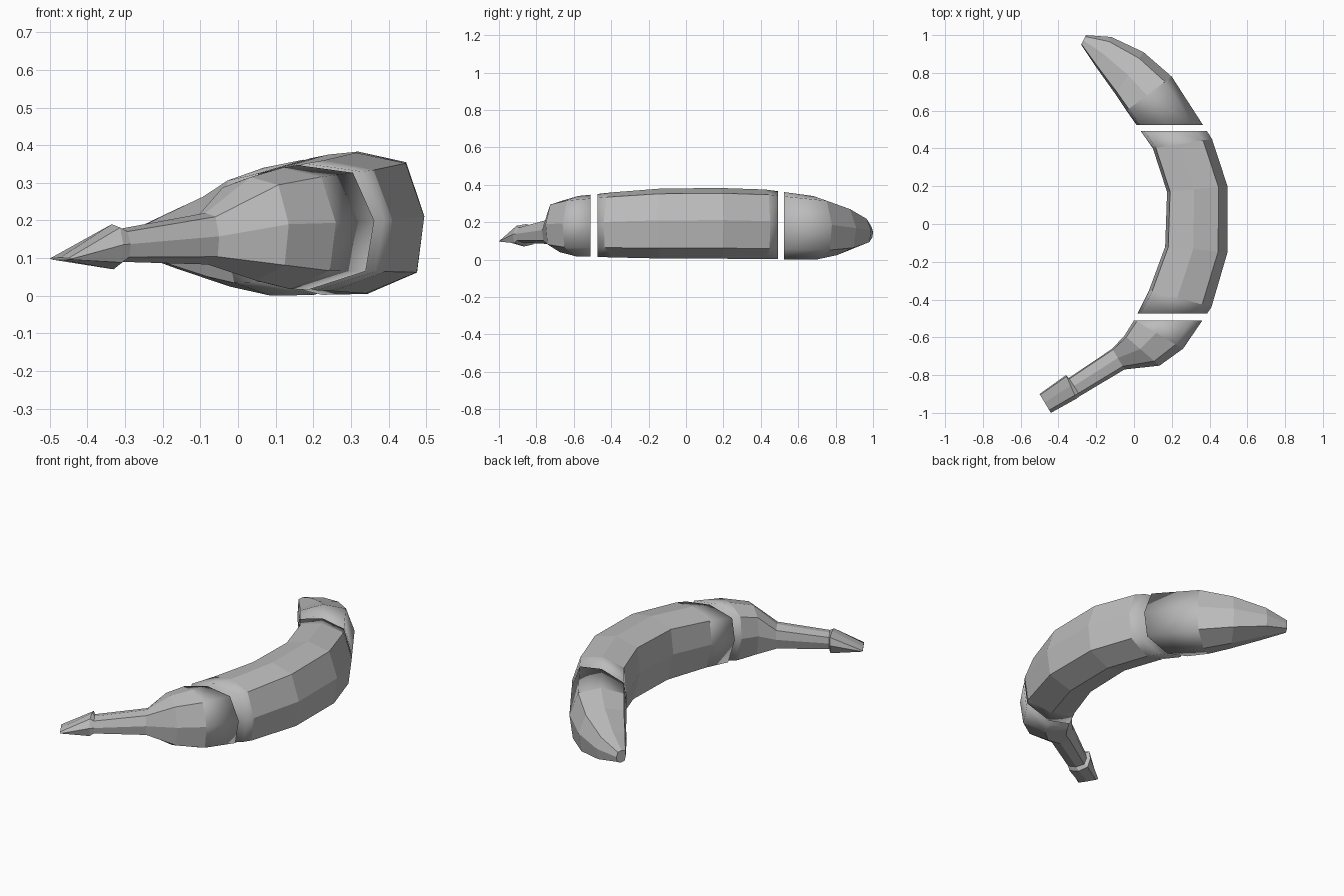
import bpy
import bmesh
from mathutils import Vector

cube = bpy.data.objects.get("Cube")
if cube:
    bpy.data.objects.remove(cube)

# Single plain skin colour
skin = bpy.data.materials.new("plain grey")
skin.use_nodes = True
grey = (0.5, 0.5, 0.5, 1)
skin.diffuse_color = grey
skin.node_tree.nodes["Principled BSDF"].inputs["Base Color"].default_value = grey

# Eight-sided section: across (outer = 1, inner = -1) and up
SECTION = [(1, .09), (.7, .85), (-.1, 1), (-.9, .8),
           (-1, .05), (-.75, -.8), (.06, -1), (.88, -.7)]

# Rings from stem to tip: outer x, y, inner x, y, bottom z, top z
RINGS = [
    (-.44, -1, -.5, -.9, .095, .101),
    (-.305, -.925, -.36, -.8, .07, .19),
    (-.285, -.91, -.345, -.815, .09, .177),
    (-.05, -.77, -.115, -.66, .083, .22),
    (.135, -.75, -.05, -.59, .04, .315),
    (.26, -.66, .0, -.51, .018, .34),
    (.41, -.44, .08, -.35, .012, .36),
    (.495, -.15, .165, -.12, .006, .38),
    (.495, .2, .175, .17, .005, .383),
    (.413, .45, .1, .4, .003, .375),
    (.2, .78, -.04, .6, .0, .34),
    (.05, .91, -.1, .69, .024, .29),
    (-.12, .99, -.2, .83, .07, .23),
    (-.255, 1, -.28, .95, .11, .18),
]


def loft_body():
    """Skin the rings into one closed curved body."""
    bm = bmesh.new()
    loops = []
    for ox, oy, ix, iy, low, high in RINGS:
        mid = Vector((ox + ix, oy + iy, low + high)) / 2
        across = Vector((ox - ix, oy - iy, 0)) / 2
        up = Vector((0, 0, high - low)) / 2
        loops.append([bm.verts.new(mid + across * u + up * w) for u, w in SECTION])
    n = len(SECTION)
    for a, b in zip(loops, loops[1:]):
        for i in range(n):
            j = (i + 1) % n
            bm.faces.new((a[i], a[j], b[j], b[i]))
    bm.faces.new(loops[0])
    bm.faces.new(loops[-1])
    bmesh.ops.recalc_face_normals(bm, faces=bm.faces)
    return bm


def slice_part(name, start, end):
    """Keep the body between two y planes and close the cuts."""
    bm = loft_body()
    for y, direction in ((start, -1), (end, 1)):
        if y is None:
            continue
        cut = bmesh.ops.bisect_plane(
            bm, geom=bm.verts[:] + bm.edges[:] + bm.faces[:],
            plane_co=(0, y, 0), plane_no=(0, direction, 0), clear_outer=True)
        rim = [e for e in cut["geom_cut"] if isinstance(e, bmesh.types.BMEdge)]
        bmesh.ops.holes_fill(bm, edges=rim, sides=0)
        # Soft shading around the cut rim
        for edge in rim:
            for face in edge.link_faces:
                face.smooth = True
    bmesh.ops.recalc_face_normals(bm, faces=bm.faces)
    mesh = bpy.data.meshes.new(name)
    bm.to_mesh(mesh)
    bm.free()
    mesh.materials.append(skin)
    bpy.context.collection.objects.link(bpy.data.objects.new(name, mesh))


# Three slices separated by narrow gaps
slice_part("stem_slice", None, -.51)
slice_part("middle_slice", -.473, .492)
slice_part("tip_slice", .523, None)
